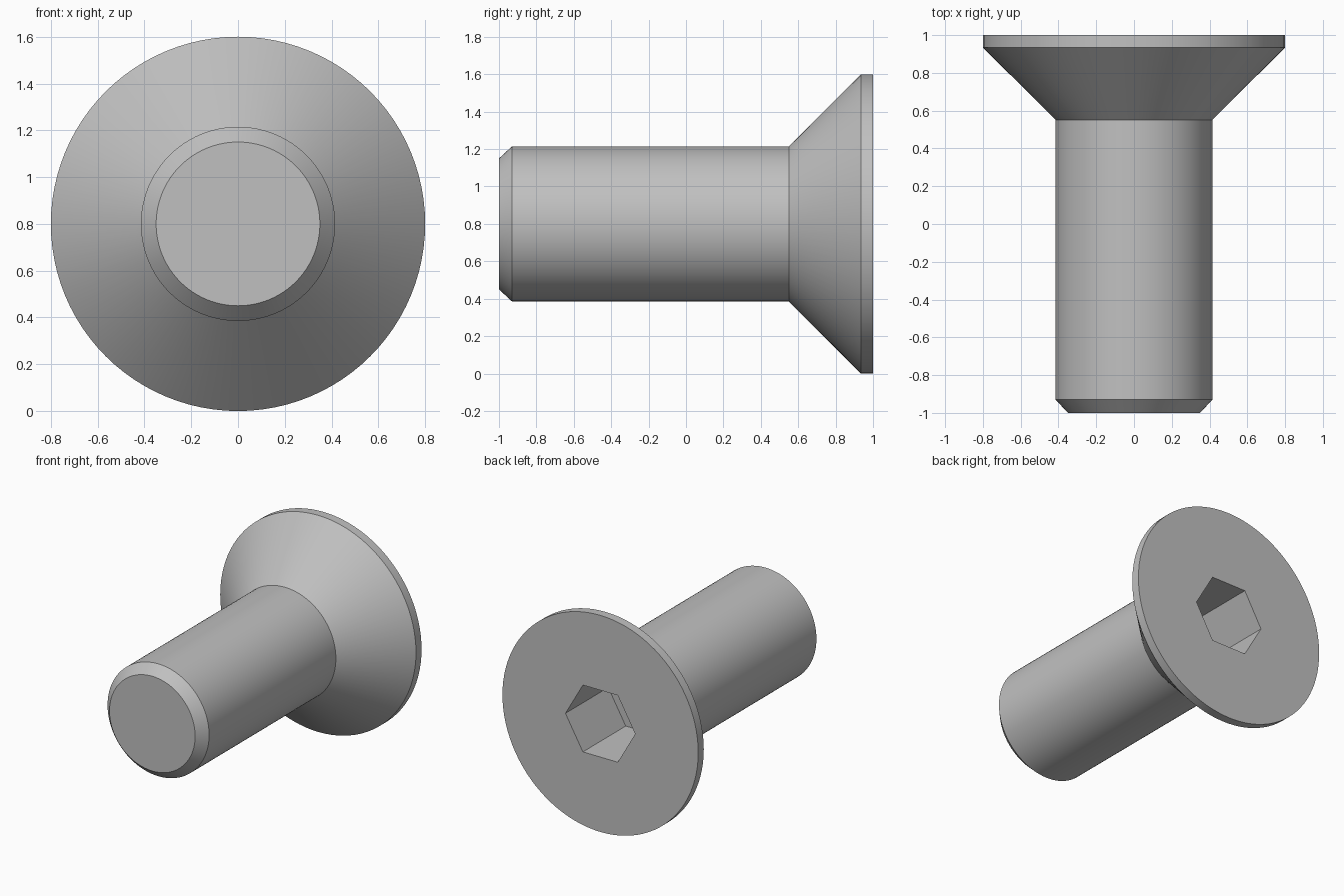
import bpy, bmesh, math

default = bpy.data.objects.get("Cube")
if default:
    bpy.data.objects.remove(default, do_unlink=True)

SEGMENTS = 96
AXIS_HEIGHT = 0.8
SOCKET_RADIUS = 0.285
SOCKET_FLOOR = 0.5

# Plain steel grey
steel = bpy.data.materials.new("steel_grey")
steel.use_nodes = True
grey = (0.53, 0.53, 0.53, 1)
steel.diffuse_color = grey
steel.node_tree.nodes["Principled BSDF"].inputs["Base Color"].default_value = grey

bm = bmesh.new()


def ring(radius, y, count):
    """Circle of vertices around the screw axis."""
    angles = [math.tau * i / count for i in range(count)]
    return [bm.verts.new((radius * math.cos(a), y, AXIS_HEIGHT + radius * math.sin(a)))
            for a in angles]


def join(a, b):
    """Wall of quads between two equal rings."""
    for i in range(len(a)):
        j = (i + 1) % len(a)
        bm.faces.new((a[i], a[j], b[j], b[i]))


# Turned body: chamfered tip, shank, countersunk head and thin rim
profile = [(0.35, -1), (0.415, -0.93), (0.415, 0.55), (0.8, 0.935), (0.8, 1)]
rings = [ring(r, y, SEGMENTS) for r, y in profile]
for a, b in zip(rings, rings[1:]):
    join(a, b)
bm.faces.new(rings[0])

# Hexagonal socket sunk into the head
mouth = ring(SOCKET_RADIUS, 1, 6)
floor = ring(SOCKET_RADIUS, SOCKET_FLOOR, 6)
join(mouth, floor)
bm.faces.new(floor)

# Flat head face around the socket, in six sectors
rim = rings[-1]
step = SEGMENTS // 6
for i in range(6):
    arc = [rim[(i * step + k) % SEGMENTS] for k in range(step + 1)]
    bm.faces.new(arc + [mouth[(i + 1) % 6], mouth[i]])

bmesh.ops.recalc_face_normals(bm, faces=bm.faces)
mesh = bpy.data.meshes.new("countersunk_screw")
bm.to_mesh(mesh)
bm.free()
mesh.materials.append(steel)

screw = bpy.data.objects.new("countersunk_screw", mesh)
bpy.context.collection.objects.link(screw)
bpy.ops.object.select_all(action="DESELECT")
screw.select_set(True)
bpy.context.view_layer.objects.active = screw
bpy.ops.object.shade_smooth_by_angle(angle=math.radians(30))
